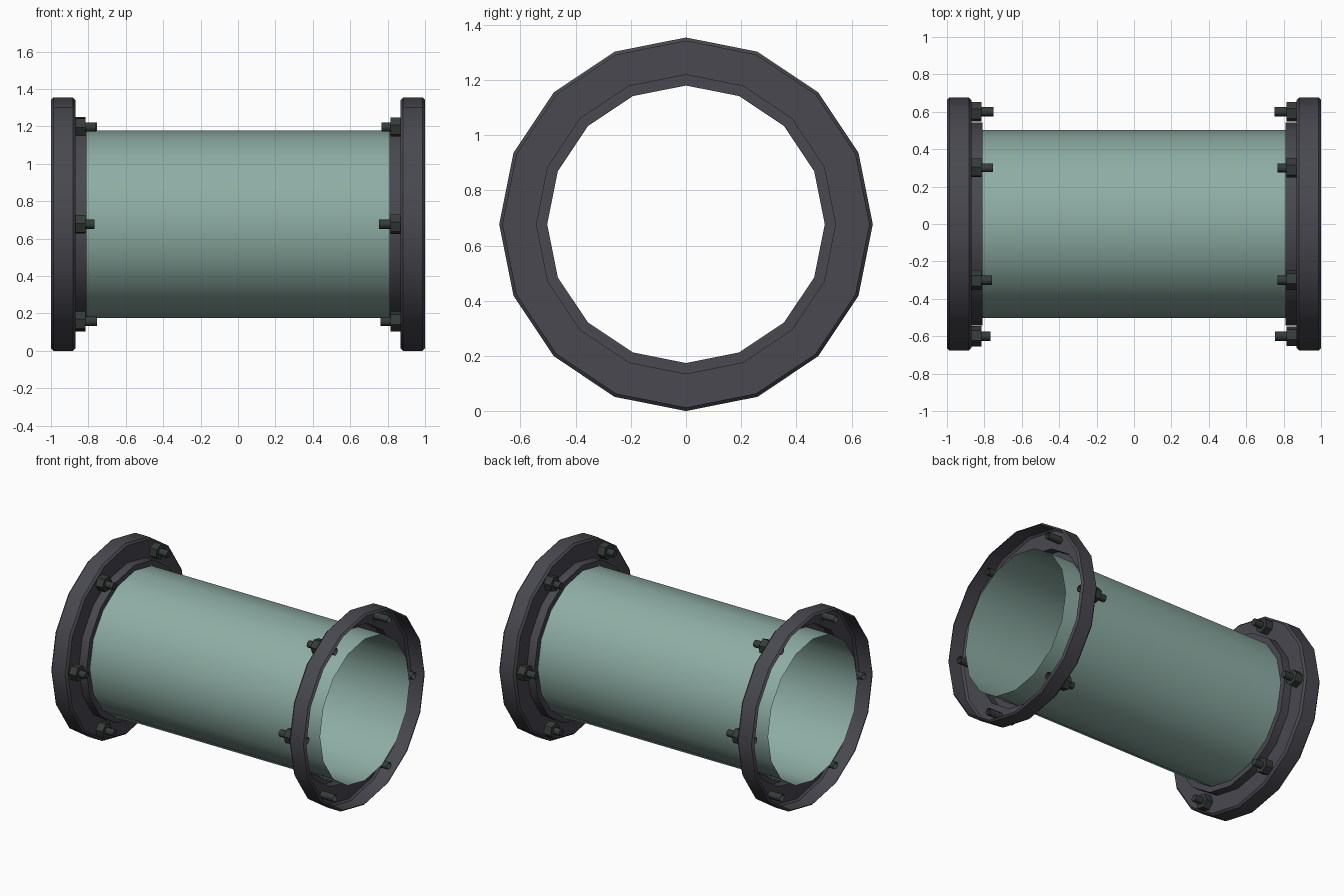
import bpy, bmesh, random
from math import sin, cos, pi, radians

if "Cube" in bpy.data.objects:
    bpy.data.objects.remove(bpy.data.objects["Cube"])

random.seed(4)
CZ = 0.677          # height of the pipe axis
SIDES = 16


def material(name, rgb):
    m = bpy.data.materials.new(name)
    m.diffuse_color = (*rgb, 1)
    m.use_nodes = True
    m.node_tree.nodes["Principled BSDF"].inputs["Base Color"].default_value = m.diffuse_color
    return m


GREEN = material("pale_green", (0.27, 0.42, 0.37))
GREY = material("dark_grey", (0.065, 0.065, 0.08))
STEEL = material("bolt_steel", (0.035, 0.045, 0.04))


def lathe_x(name, profile, sides, mat, centre=(0, 0), turn=0.0, angle=30):
    """Revolve (x, radius) points round an axis parallel to x; radius 0 closes an end."""
    bm = bmesh.new()
    rings = []
    for x, r in profile:
        if r == 0:
            rings.append([bm.verts.new((x, *centre))] * sides)
        else:
            rings.append([bm.verts.new((x, centre[0] + r * cos(turn + 2 * pi * i / sides),
                                        centre[1] + r * sin(turn + 2 * pi * i / sides)))
                          for i in range(sides)])
    for a, b in zip(rings, rings[1:]):
        for i in range(sides):
            j = (i + 1) % sides
            bm.faces.new(list(dict.fromkeys((a[i], a[j], b[j], b[i]))))
    bmesh.ops.recalc_face_normals(bm, faces=bm.faces)
    me = bpy.data.meshes.new(name)
    bm.to_mesh(me)
    bm.free()
    me.materials.append(mat)
    ob = bpy.data.objects.new(name, me)
    bpy.context.collection.objects.link(ob)
    bpy.ops.object.select_all(action='DESELECT')
    ob.select_set(True)
    bpy.context.view_layer.objects.active = ob
    bpy.ops.object.shade_smooth_by_angle(angle=radians(angle))
    return ob


# Open pipe running the full length
lathe_x("pipe", [(-0.995, 0.502), (0.995, 0.502)], SIDES, GREEN, (0, CZ))

for side, s in (("left", -1), ("right", 1)):
    # Hollow flange shell: chamfered rim, back disc, collar gripping the pipe
    rim = [(1.0, 0.664), (0.987, 0.677), (0.883, 0.677), (0.87, 0.664),
           (0.87, 0.542), (0.81, 0.542), (0.81, 0.503)]
    lathe_x(f"{side}_flange", [(s * x, r) for x, r in rim], SIDES, GREY, (0, CZ))

    # Six nuts on studs, each turned and threaded a little differently
    for k in range(6):
        a = k * pi / 3
        c = (0.6 * cos(a), CZ + 0.6 * sin(a))
        turn = random.uniform(0, pi / 3)
        tip = random.uniform(0.75, 0.77)
        nut = [(0.87, 0), (0.87, 0.054), (0.816, 0.054), (0.816, 0)]
        stud = [(tip + 0.21, 0.025), (tip, 0.025), (tip, 0)]
        lathe_x(f"{side}_nut_{k + 1}", [(s * x, r) for x, r in nut], 6, STEEL, c, turn)
        lathe_x(f"{side}_stud_{k + 1}", [(s * x, r) for x, r in stud], 8, STEEL, c, turn, 50)
